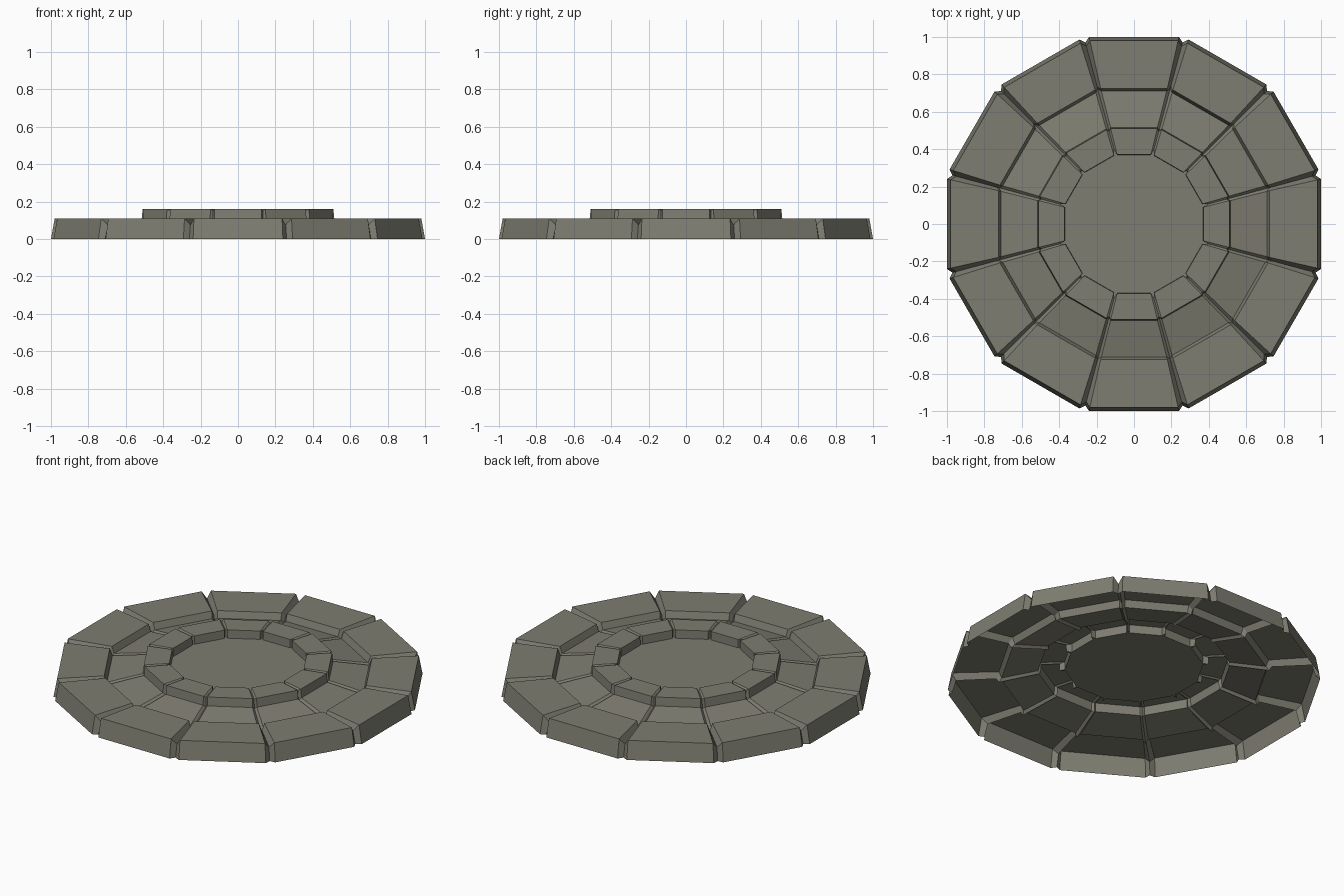
import bpy
import bmesh
from math import pi, tan, cos, sin
from mathutils import Vector, Matrix

SIDES = 12
STEP = 2 * pi / SIDES

cube = bpy.data.objects.get("Cube")
if cube:
    bpy.data.objects.remove(cube)

stone = bpy.data.materials.new("grey_stone")
stone.use_nodes = True
colour = (0.21, 0.205, 0.165, 1)
stone.diffuse_color = colour
bsdf = next(n for n in stone.node_tree.nodes if n.type == 'BSDF_PRINCIPLED')
bsdf.inputs["Base Color"].default_value = colour
bsdf.inputs["Roughness"].default_value = 0.9

# Profile stations: side distance, height, groove half width,
# radial shift of the groove valley, drop of the groove valley
floor_edge = (0.37, 0.11, 0.009, 0.028, 0.0)
rim_inner = (0.372, 0.16, 0.009, 0.028, 0.008)
rim_outer = (0.51, 0.16, 0.012, -0.015, 0.008)
slope_top = (0.515, 0.108, 0.013, -0.015, 0.012)
slope_foot = (0.71, 0.07, 0.016, 0.012, 0.018)
slab_inner = (0.725, 0.11, 0.016, 0.012, 0.035)
slab_outer = (0.98, 0.11, 0.027, -0.03, 0.035)
slab_base = (1.0, 0.0, 0.028, -0.03, 0.0)


def loop_points(station):
    """Closed outline: two block corners and one groove valley per side."""
    dist, z, gap, shift, drop = station
    half = dist * tan(STEP / 2) - gap
    valley = dist / cos(STEP / 2) + shift
    points = []
    for i in range(SIDES):
        turn = Matrix.Rotation(i * STEP, 3, 'Z')
        points += [turn @ Vector((dist, -half, z)),
                   turn @ Vector((dist, half, z)),
                   turn @ Vector((valley * cos(STEP / 2),
                                  valley * sin(STEP / 2), z - drop))]
    return points


def build(name, stations, cap=False):
    """Bridge successive outlines into a flat-shaded ring."""
    bm = bmesh.new()
    loops = [[bm.verts.new(p) for p in loop_points(s)] for s in stations]
    for a, b in zip(loops, loops[1:]):
        n = len(a)
        for i in range(n):
            j = (i + 1) % n
            bm.faces.new((a[i], b[i], b[j], a[j]))
    if cap:
        bm.faces.new(loops[0])
    mesh = bpy.data.meshes.new(name)
    bm.to_mesh(mesh)
    bm.free()
    mesh.materials.append(stone)
    obj = bpy.data.objects.new(name, mesh)
    bpy.context.collection.objects.link(obj)
    return obj


# Flat centre, raised rim, sloping ring and outer slabs
build("centre_floor", [floor_edge], cap=True)
build("raised_rim", [floor_edge, rim_inner, rim_outer, slope_top])
build("sloping_ring", [slope_top, slope_foot])
build("outer_slabs", [slope_foot, slab_inner, slab_outer, slab_base])
